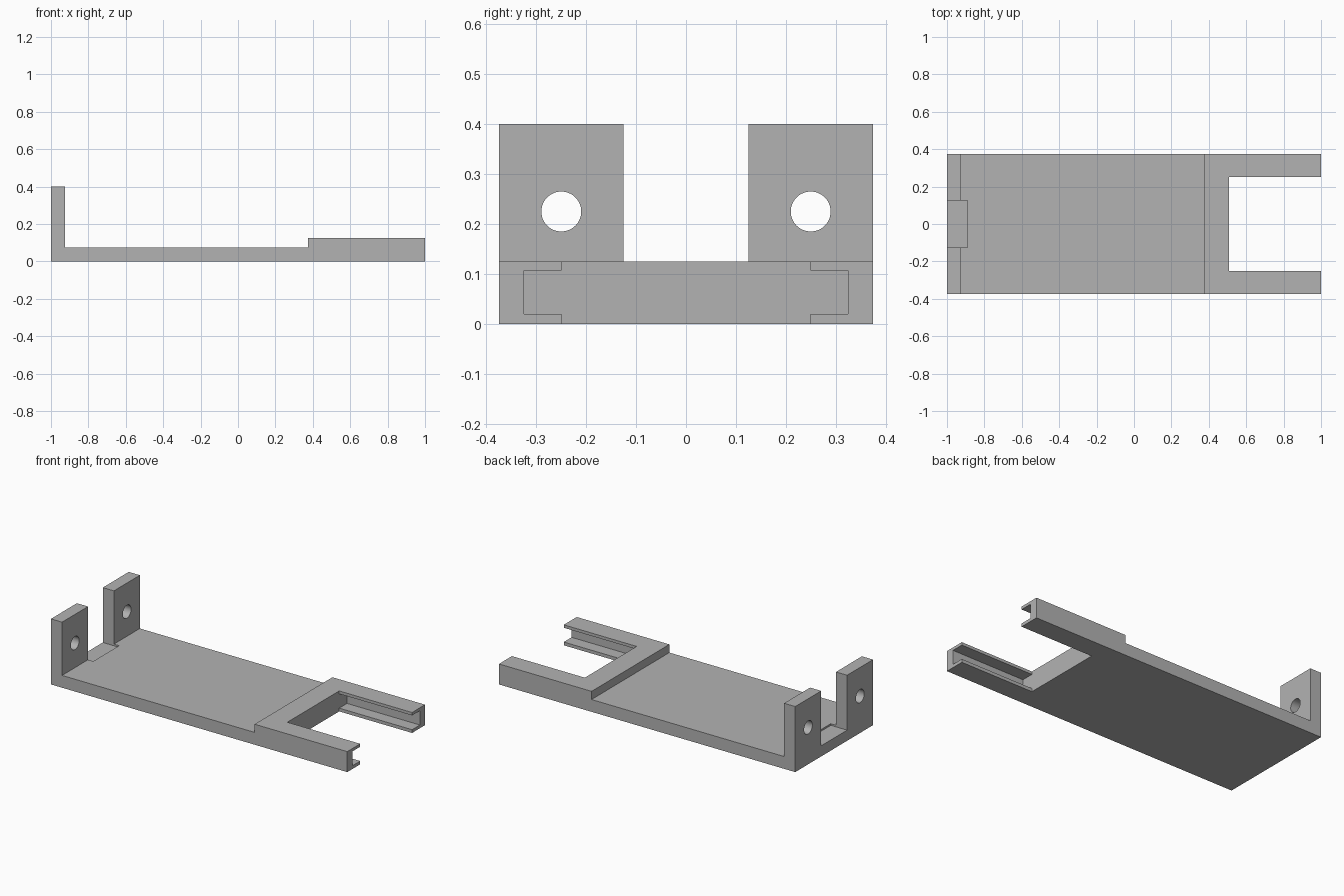
import bpy, bmesh, math
from mathutils import Vector

default = bpy.data.objects.get("Cube")
if default:
    bpy.data.objects.remove(default, do_unlink=True)

HALF_W = 0.375      # half width of the bracket
PLATE_TOP = 0.075   # floor height
BLOCK_TOP = 0.125   # raised end height

grey = bpy.data.materials.new("plain grey")
grey.use_nodes = True
colour = (0.45, 0.45, 0.45, 1)
grey.diffuse_color = colour
grey.node_tree.nodes["Principled BSDF"].inputs["Base Color"].default_value = colour


def prism(name, points, sweep):
    """Closed 3D outline swept along a vector into a solid."""
    bm = bmesh.new()
    face = bm.faces.new([bm.verts.new(p) for p in points])
    out = bmesh.ops.extrude_face_region(bm, geom=[face])
    moved = [v for v in out["geom"] if isinstance(v, bmesh.types.BMVert)]
    bmesh.ops.translate(bm, verts=moved, vec=Vector(sweep))
    bmesh.ops.recalc_face_normals(bm, faces=bm.faces)
    mesh = bpy.data.meshes.new(name)
    bm.to_mesh(mesh)
    bm.free()
    obj = bpy.data.objects.new(name, mesh)
    bpy.context.collection.objects.link(obj)
    mesh.materials.append(grey)
    return obj


def cut(target, cutter):
    """Subtract the cutter from the target, then discard it."""
    cutter.hide_render = True
    mod = target.modifiers.new("cut", "BOOLEAN")
    mod.operation = "DIFFERENCE"
    mod.solver = "EXACT"
    mod.object = cutter
    bpy.context.view_layer.objects.active = target
    bpy.ops.object.modifier_apply(modifier=mod.name)
    bpy.data.objects.remove(cutter, do_unlink=True)


# Body: side profile with upright end and raised block
side = [(-1, 0), (1, 0), (1, BLOCK_TOP), (0.375, BLOCK_TOP),
        (0.375, PLATE_TOP), (-0.925, PLATE_TOP), (-0.925, 0.4), (-1, 0.4)]
body = prism("mounting_bracket", [(x, -HALF_W, z) for x, z in side], (0, 2 * HALF_W, 0))

# Gap between the two upright tabs, slightly recessed into the floor
gap = [(-0.125, 0.065), (0.125, 0.065), (0.125, 0.5), (-0.125, 0.5)]
cut(body, prism("tab_gap_cutter", [(-1.1, y, z) for y, z in gap], (0.21, 0, 0)))

# Fork opening with a channel along the inside of each arm
half = [(0.25, -0.1), (0.25, 0.02), (0.325, 0.02),
        (0.325, 0.107), (0.25, 0.107), (0.25, 0.3)]
fork = half + [(-y, z) for y, z in reversed(half)]
cut(body, prism("fork_cutter", [(0.508, y, z) for y, z in fork], (0.6, 0, 0)))

# Round bolt hole through each tab
SIDES = 48
for sign in (-1, 1):
    ring = []
    for i in range(SIDES):
        a = math.tau * i / SIDES
        ring.append((-1.1, sign * 0.25 + 0.04 * math.cos(a), 0.225 + 0.04 * math.sin(a)))
    cut(body, prism("bolt_hole_cutter", ring, (0.3, 0, 0)))

# Smooth hole walls, crisp edges elsewhere
bpy.ops.object.select_all(action="DESELECT")
body.select_set(True)
bpy.context.view_layer.objects.active = body
bpy.ops.object.shade_smooth_by_angle(angle=math.radians(30))
